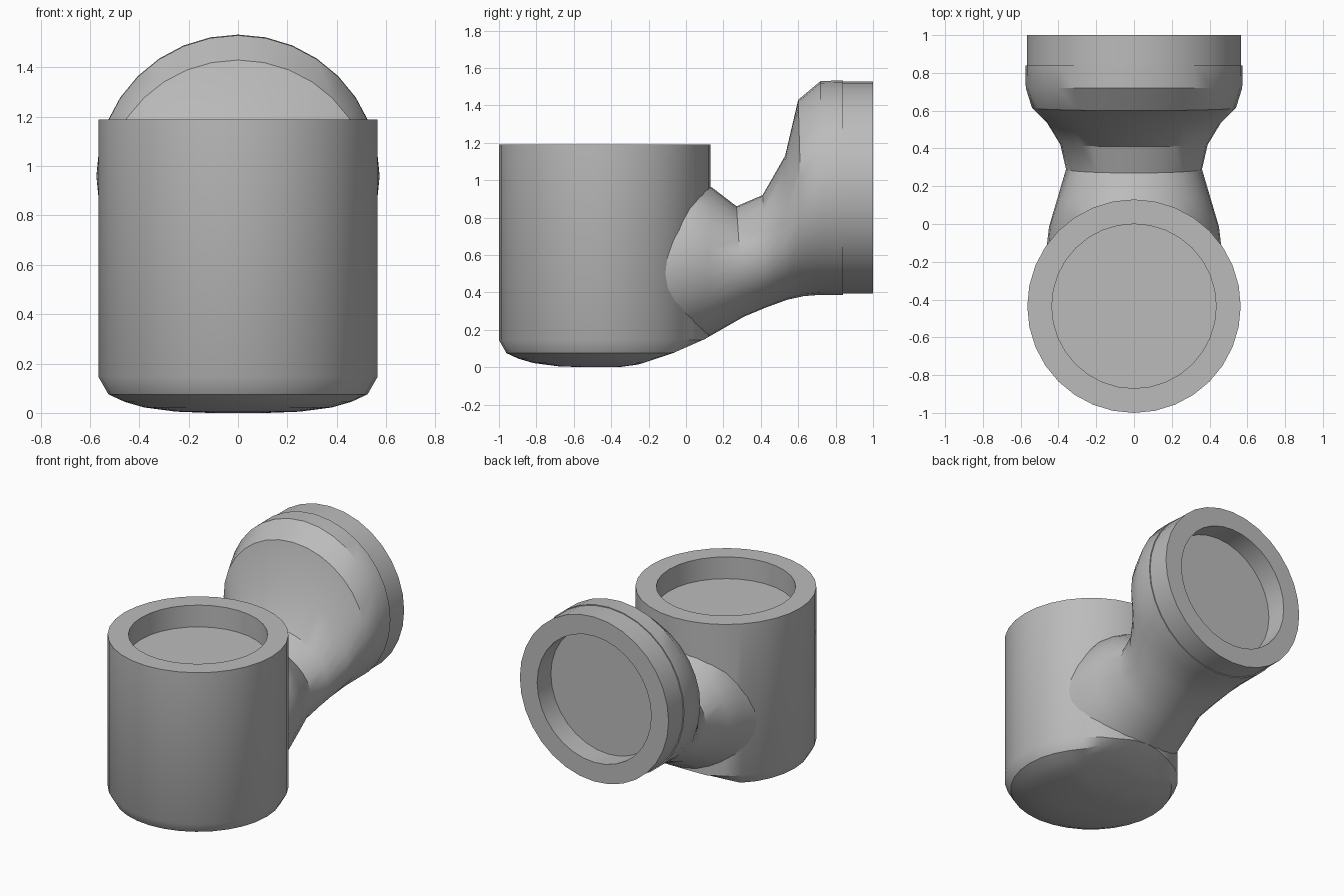
import bpy, bmesh, math
from mathutils import Vector

cube = bpy.data.objects.get("Cube")
if cube:
    bpy.data.objects.remove(cube, do_unlink=True)

SEGMENTS = 32
grey = bpy.data.materials.new("plain grey")
grey.use_nodes = True
COLOUR = (0.5, 0.5, 0.5, 1)
grey.diffuse_color = COLOUR
grey.node_tree.nodes["Principled BSDF"].inputs["Base Color"].default_value = COLOUR


def loft(name, rings, adjust=None):
    """Skin a list of vertex rings and cap both ends."""
    bm = bmesh.new()
    loops = [[bm.verts.new(p) for p in ring] for ring in rings]
    for a, b in zip(loops, loops[1:]):
        for i in range(SEGMENTS):
            j = (i + 1) % SEGMENTS
            bm.faces.new((a[i], a[j], b[j], b[i]))
    bm.faces.new(loops[0])
    bm.faces.new(loops[-1])
    if adjust:
        for v in bm.verts:
            adjust(v.co)
    bmesh.ops.recalc_face_normals(bm, faces=bm.faces)
    mesh = bpy.data.meshes.new(name)
    bm.to_mesh(mesh)
    bm.free()
    mesh.materials.append(grey)
    obj = bpy.data.objects.new(name, mesh)
    bpy.context.collection.objects.link(obj)
    bpy.ops.object.select_all(action="DESELECT")
    obj.select_set(True)
    bpy.context.view_layer.objects.active = obj
    bpy.ops.object.shade_smooth_by_angle(angle=math.radians(32))
    return obj


def oval(centre, across, up):
    """Ring of points spanned by two half axes."""
    angles = [math.tau * i / SEGMENTS for i in range(SEGMENTS)]
    return [centre + across * math.cos(a) + up * math.sin(a) for a in angles]


X, Y, Z = Vector((1, 0, 0)), Vector((0, 1, 0)), Vector((0, 0, 1))


def turned(profile, base, axis, side):
    """Rings for (radius, distance along axis) pairs."""
    return [oval(base + axis * d, X * r, side * r) for r, d in profile]


# Lower outline of the elbow as (y, z)
BELLY = [(-0.36, 0), (-0.25, 0.015), (-0.07, 0.075), (0.1, 0.15), (0.31, 0.27)]


def lift_to_belly(co):
    for (y0, z0), (y1, z1) in zip(BELLY, BELLY[1:]):
        if y0 <= co.y <= y1:
            co.z = max(co.z, z0 + (z1 - z0) * (co.y - y0) / (y1 - y0))


# Upright socket: rounded base, straight wall, rim and shallow recess
upright = [(0.12, 0), (0.25, 0.005), (0.38, 0.022), (0.46, 0.045), (0.525, 0.075),
           (0.565, 0.145), (0.565, 1.19), (0.435, 1.19), (0.435, 1.04)]
loft("upright_socket", turned(upright, Vector((0, -0.435, 0)), Z, Y), lift_to_belly)

# Rear socket: rim ring with shallow recess facing back
rear = [(0.567, 0.82), (0.567, 1.0), (0.435, 1.0), (0.435, 0.85)]
loft("rear_socket", turned(rear, Vector((0, 0, 0.96)), Y, Z))

# Neck: oval sections given by top (y, z), bottom (y, z) and half width
sections = [
    ((-0.30, 0.85), (-0.25, 0.02), 0.48),
    ((0.04, 1.00), (-0.07, 0.075), 0.45),
    ((0.14, 0.96), (0.10, 0.15), 0.41),
    ((0.27, 0.86), (0.31, 0.27), 0.36),
    ((0.41, 0.92), (0.43, 0.32), 0.39),
    ((0.53, 1.13), (0.54, 0.36), 0.46),
    ((0.60, 1.43), (0.63, 0.38), 0.54),
    ((0.72, 1.53), (0.72, 0.387), 0.573),
    ((0.84, 1.533), (0.84, 0.387), 0.574),
]
rings = []
for top, bottom, half_width in sections:
    t, b = Vector((0, *top)), Vector((0, *bottom))
    rings.append(oval((t + b) / 2, X * half_width, (t - b) / 2))
loft("neck", rings)
